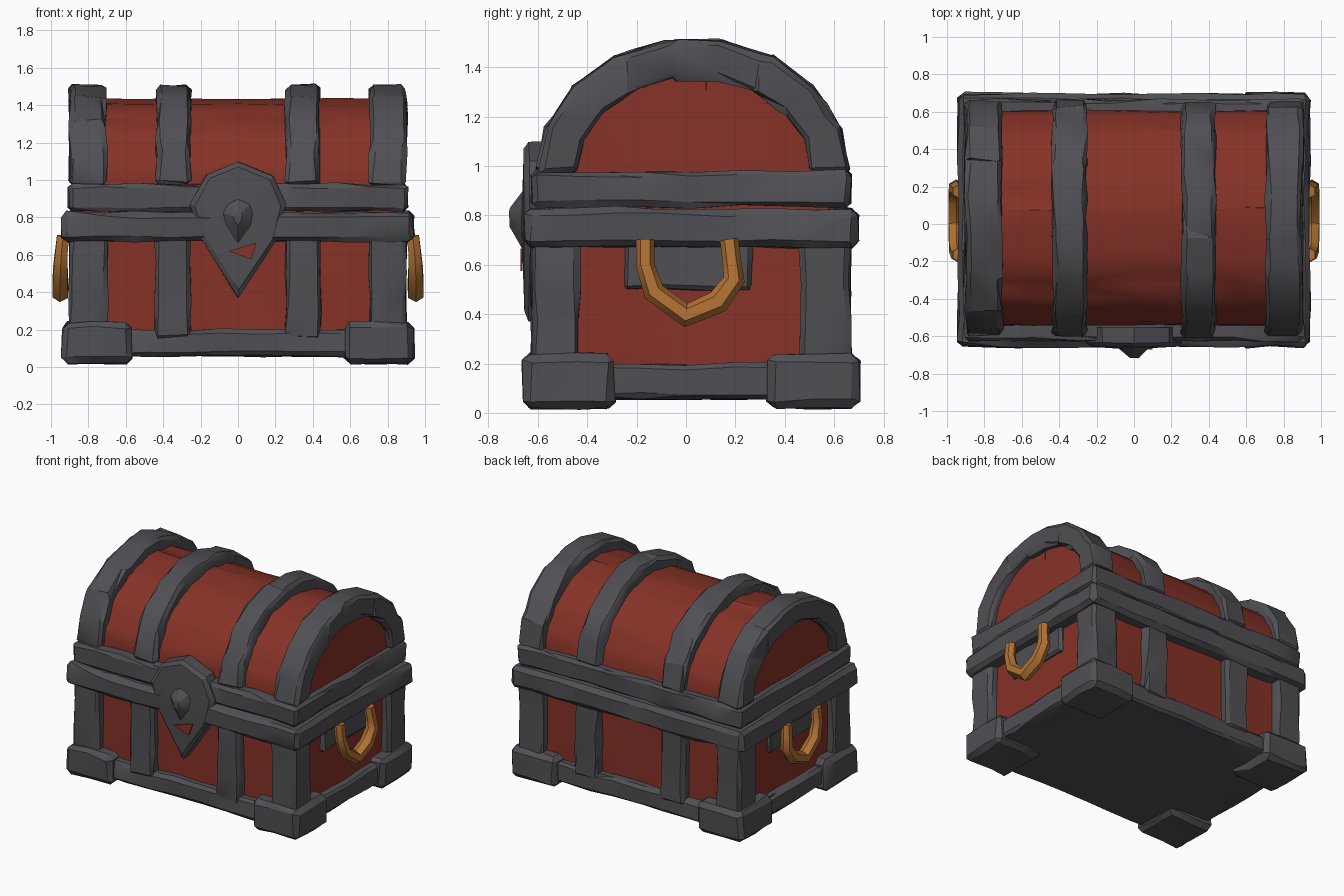
import bpy, bmesh, math, random
from mathutils import Vector

random.seed(7)
if "Cube" in bpy.data.objects:
    bpy.data.objects.remove(bpy.data.objects["Cube"], do_unlink=True)


def material(name, rgb):
    m = bpy.data.materials.new(name)
    m.use_nodes = True
    m.diffuse_color = (*rgb, 1)
    bsdf = m.node_tree.nodes["Principled BSDF"]
    bsdf.inputs["Base Color"].default_value = (*rgb, 1)
    bsdf.inputs["Roughness"].default_value = 0.8
    return m


IRON = material("dark iron", (0.08, 0.08, 0.09))
WOOD = material("red wood", (0.24, 0.032, 0.02))
BRONZE = material("bronze", (0.45, 0.17, 0.035))
MID_Y = 0.02


def shade(ob, angle=28):
    bpy.ops.object.select_all(action='DESELECT')
    ob.select_set(True)
    bpy.context.view_layer.objects.active = ob
    bpy.ops.object.shade_smooth_by_angle(angle=math.radians(angle))


def finish(bm, name, mat, bevel=0.02, rough=0.008, step=0.2):
    """Chamfer the corners, cut into lengths and knock the surface about."""
    bmesh.ops.recalc_face_normals(bm, faces=bm.faces)
    if bevel:
        sharp = [e for e in bm.edges if e.calc_face_angle(0) > 0.9]
        bmesh.ops.bevel(bm, geom=sharp, offset=bevel, segments=1, affect='EDGES')
    for axis in range(3):
        lo = min(v.co[axis] for v in bm.verts)
        hi = max(v.co[axis] for v in bm.verts)
        n = round((hi - lo) / step)
        for i in range(1, n):
            point, normal = Vector(), Vector()
            point[axis] = lo + (hi - lo) * (i + random.uniform(-0.25, 0.25)) / n
            normal[axis] = 1
            geom = bm.verts[:] + bm.edges[:] + bm.faces[:]
            bmesh.ops.bisect_plane(bm, geom=geom, plane_co=point, plane_no=normal)
    bmesh.ops.triangulate(bm, faces=bm.faces)
    for v in bm.verts:
        v.co += Vector([random.uniform(-rough, rough) for _ in range(3)])
    me = bpy.data.meshes.new(name)
    bm.to_mesh(me)
    bm.free()
    me.materials.append(mat)
    ob = bpy.data.objects.new(name, me)
    bpy.context.collection.objects.link(ob)
    shade(ob)
    return ob


def box(name, x, y, z, mat=IRON, **kw):
    bm = bmesh.new()
    bmesh.ops.create_cube(bm, size=1)
    for v in bm.verts:
        for axis, (lo, hi) in enumerate((x, y, z)):
            v.co[axis] = lo if v.co[axis] < 0 else hi
    return finish(bm, name, mat, **kw)


def prism(name, outline, x, mat, **kw):
    """Extrude a (y, z) outline along x."""
    bm = bmesh.new()
    face = bm.faces.new([bm.verts.new((x[0], py, pz)) for py, pz in outline])
    new = bmesh.ops.extrude_face_region(bm, geom=[face])["geom"]
    moved = [v for v in new if isinstance(v, bmesh.types.BMVert)]
    bmesh.ops.translate(bm, verts=moved, vec=(x[1] - x[0], 0, 0))
    return finish(bm, name, mat, **kw)


def arc(a, b, n, base=0.97):
    ts = [math.pi * i / n for i in range(n + 1)]
    return [(MID_Y + 0.01 - a * math.cos(t), base + b * math.sin(t)) for t in ts]


def mirrored(x, side):
    return tuple(sorted((x[0] * side, x[1] * side)))


# Wooden body and barrel lid, with grooves between the lid planks
box("wooden_body", (-0.84, 0.84), (-0.56, 0.60), (0.1, 0.9), WOOD, step=0.3)
lid = arc(0.575, 0.465, 21)
for i in range(3, 21, 3):
    y, z = lid[i]
    lid[i] = (MID_Y + (y - MID_Y) * 0.982, 0.97 + (z - 0.97) * 0.982)
prism("wooden_lid", lid, (-0.85, 0.85), WOOD, bevel=0, rough=0.006, step=0.28)

# Iron base, band round the rim and lid rim
box("base_tray", (-0.9, 0.9), (-0.62, 0.66), (0.06, 0.2))
box("body_band", (-0.94, 0.94), (-0.655, 0.695), (0.67, 0.83), bevel=0.028)
box("lid_rim", (-0.905, 0.905), (-0.625, 0.665), (0.835, 0.98))

for side, label in ((1, "left"), (-1, "right")):
    # Corner posts and feet
    for end, y_post, y_foot in (("front", (-0.625, -0.43), (-0.66, -0.29)),
                                ("back", (0.46, 0.665), (0.33, 0.70))):
        box(f"{label}_{end}_post", mirrored((0.7, 0.9), side), y_post, (0.15, 0.72))
        box(f"{label}_{end}_foot", mirrored((0.57, 0.94), side), y_foot,
            (0.02, 0.24), bevel=0.03)
    # Straps on the front and back walls
    strap_x = mirrored((0.255, 0.445), side)
    box(f"{label}_front_strap", strap_x, (-0.625, -0.52), (0.15, 0.72))
    box(f"{label}_back_strap", strap_x, (0.56, 0.665), (0.15, 0.72))

    # Arched straps over the lid
    outer = arc(0.635, 0.545, 9)
    prism(f"{label}_lid_strap", outer + arc(0.54, 0.43, 9)[::-1],
          mirrored((0.255, 0.435), side), IRON, bevel=0.022, rough=0.01, step=0.3)
    prism(f"{label}_end_arch", outer + arc(0.47, 0.385, 9)[::-1],
          mirrored((0.705, 0.9), side), IRON, bevel=0.022, rough=0.01, step=0.3)

    # Plate and hanging handle on the end wall
    box(f"{label}_handle_plate", mirrored((0.8, 0.865), side), (-0.25, 0.27),
        (0.5, 0.7), bevel=0.015)
    path = [(0.935, -0.165, 0.70, 0.9), (0.945, -0.165, 0.60, 0.9),
            (0.95, -0.13, 0.49, 1.05), (0.95, 0.0, 0.395, 1.15),
            (0.95, 0.13, 0.45, 1.15), (0.95, 0.195, 0.54, 1.05),
            (0.945, 0.185, 0.62, 0.9), (0.935, 0.175, 0.70, 0.9)]
    curve = bpy.data.curves.new(f"{label}_handle", 'CURVE')
    curve.dimensions = '3D'
    curve.bevel_depth = 0.042
    curve.bevel_resolution = 1
    curve.use_fill_caps = True
    spline = curve.splines.new('POLY')
    spline.points.add(len(path) - 1)
    for p, (px, py, pz, r) in zip(spline.points, path):
        p.co = (px * side, py, pz, 1)
        p.radius = r
    curve.materials.append(BRONZE)
    handle = bpy.data.objects.new(f"{label}_handle", curve)
    bpy.context.collection.objects.link(handle)
    bpy.ops.object.select_all(action='DESELECT')
    handle.select_set(True)
    bpy.context.view_layer.objects.active = handle
    bpy.ops.object.convert(target='MESH')
    shade(bpy.context.object, 40)

# Shield-shaped lock with a raised centre
shield = [(0, 1.1), (-0.17, 1.03), (-0.255, 0.87), (-0.2, 0.69),
          (0, 0.37), (0.2, 0.67), (0.255, 0.87), (0.19, 1.02)]
bm = bmesh.new()
rings = []
for scale, y in ((1, -0.55), (1, -0.635), (0.9, -0.655), (0.32, -0.665), (0.1, -0.715)):
    rings.append([bm.verts.new((x * scale, y, 0.8 + (z - 0.8) * scale)) for x, z in shield])
for a, b in zip(rings, rings[1:]):
    for i in range(len(shield)):
        j = (i + 1) % len(shield)
        bm.faces.new((a[i], a[j], b[j], b[i]))
bm.faces.new(rings[0])
bm.faces.new(rings[-1])
finish(bm, "lock_shield", IRON, bevel=0, rough=0.003, step=2)

# Painted keyhole
bm = bmesh.new()
front = [bm.verts.new((x, -0.671, z)) for x, z in ((-0.05, 0.62), (0.1, 0.665), (0.07, 0.575))]
back = [bm.verts.new((v.co.x, -0.662, v.co.z)) for v in front]
bm.faces.new(front)
bm.faces.new(back)
for i in range(3):
    j = (i + 1) % 3
    bm.faces.new((front[i], front[j], back[j], back[i]))
finish(bm, "keyhole", WOOD, bevel=0, rough=0, step=2)
